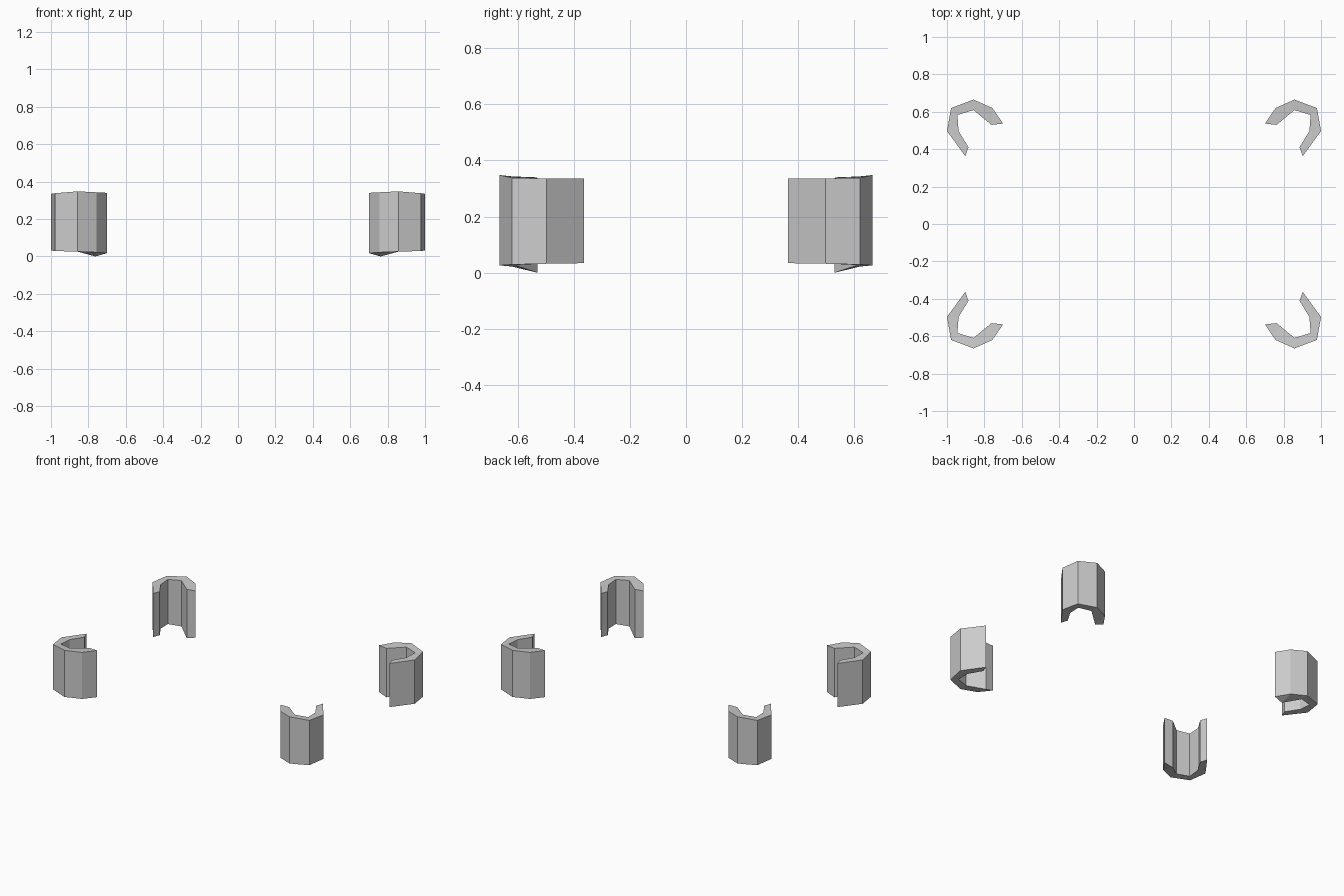
import bpy
import bmesh

if "Cube" in bpy.data.objects:
    bpy.data.objects.remove(bpy.data.objects["Cube"])

# Outline of one C-shaped corner guard: x, y, bottom z, top z
OUTER = [
    (0.700, 0.537, 0.018, 0.340),
    (0.757, 0.620, 0.022, 0.343),
    (0.858, 0.665, 0.026, 0.348),
    (0.978, 0.620, 0.029, 0.338),
    (1.000, 0.497, 0.032, 0.335),
    (0.902, 0.363, 0.034, 0.335),
]
INNER = [
    (0.762, 0.530, 0.000, 0.338),
    (0.858, 0.609, 0.026, 0.342),
    (0.944, 0.583, 0.029, 0.337),
    (0.938, 0.497, 0.032, 0.335),
    (0.885, 0.411, 0.034, 0.335),
]


def corner_guard(name, sx, sy):
    bm = bmesh.new()
    loop = OUTER + INNER[::-1]
    low = [bm.verts.new((sx * x, sy * y, b)) for x, y, b, t in loop]
    high = [bm.verts.new((sx * x, sy * y, t)) for x, y, b, t in loop]
    n = len(loop)
    # Upright walls
    for i in range(n):
        j = (i + 1) % n
        bm.faces.new((low[i], low[j], high[j], high[i]))
    # Sloping rims: end triangle, then strips between outer and inner outlines
    for ring in (low, high):
        bm.faces.new((ring[0], ring[1], ring[10]))
        for i in range(1, 5):
            bm.faces.new((ring[i], ring[i + 1], ring[10 - i], ring[11 - i]))
    bmesh.ops.recalc_face_normals(bm, faces=bm.faces[:])
    mesh = bpy.data.meshes.new(name)
    bm.to_mesh(mesh)
    bm.free()
    bpy.context.collection.objects.link(bpy.data.objects.new(name, mesh))


# One guard at each corner
for side, sx in (("left", -1), ("right", 1)):
    for end, sy in (("front", -1), ("back", 1)):
        corner_guard(f"corner_guard_{end}_{side}", sx, sy)
